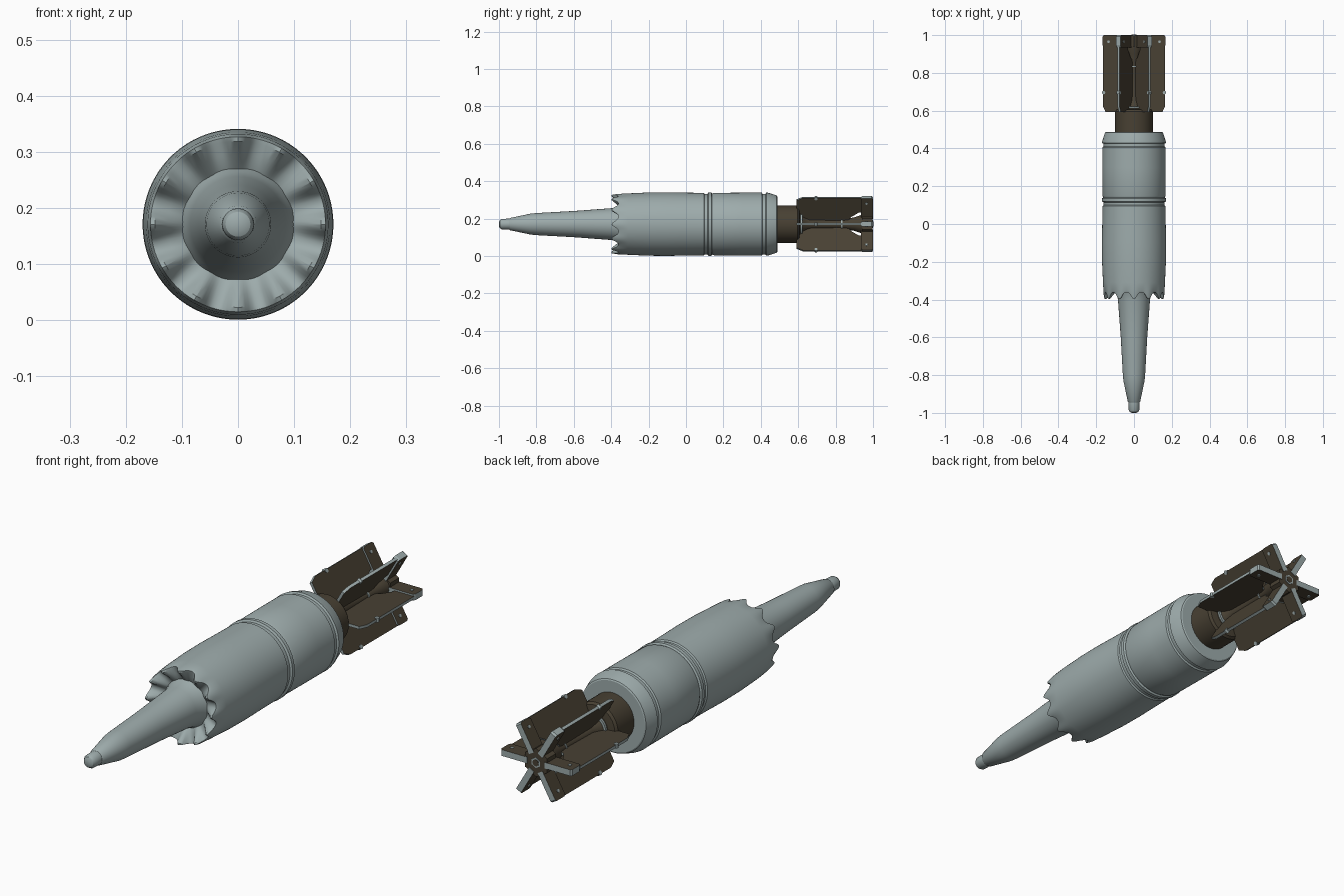
import bpy, bmesh
from math import sin, cos, pi, radians
from mathutils import Matrix, Vector

if "Cube" in bpy.data.objects:
    bpy.data.objects.remove(bpy.data.objects["Cube"])

AXIS_Z = 0.171


def material(name, rgb):
    m = bpy.data.materials.new(name)
    m.use_nodes = True
    m.diffuse_color = (*rgb, 1)
    bsdf = m.node_tree.nodes["Principled BSDF"]
    bsdf.inputs["Base Color"].default_value = (*rgb, 1)
    bsdf.inputs["Roughness"].default_value = 0.6
    return m


steel = material("grey steel", (0.34, 0.41, 0.41))
brown = material("dark brown metal", (0.065, 0.052, 0.033))


def finish(name, bm, mats, angle=30):
    bmesh.ops.recalc_face_normals(bm, faces=bm.faces)
    mesh = bpy.data.meshes.new(name)
    bm.to_mesh(mesh)
    bm.free()
    for m in mats:
        mesh.materials.append(m)
    ob = bpy.data.objects.new(name, mesh)
    bpy.context.collection.objects.link(ob)
    ob.location.z = AXIS_Z
    bpy.ops.object.select_all(action="DESELECT")
    ob.select_set(True)
    bpy.context.view_layer.objects.active = ob
    bpy.ops.object.shade_smooth_by_angle(angle=radians(angle))
    return ob


def lathe(name, profile, mat, sides=48, angle=30):
    """Turn (y, radius[, tooth depth]) rings about the long axis."""
    bm = bmesh.new()
    rings = []
    for y, r, *depth in profile:
        ring = []
        for i in range(sides):
            a = 2 * pi * i / sides
            tooth = (0.5 + 0.5 * cos(12 * a)) ** 1.5
            d = depth[0] * tooth if depth else 0
            ring.append(bm.verts.new((r * sin(a), y - d, r * cos(a))))
        rings.append(ring)
    for p, q in zip(rings, rings[1:]):
        for i in range(sides):
            j = (i + 1) % sides
            bm.faces.new((p[i], p[j], q[j], q[i]))
    bm.faces.new(rings[0])
    bm.faces.new(rings[-1])
    return finish(name, bm, [mat], angle)


# Slender nose with a rounded tip
lathe("nose", [(-1, 0.012), (-0.995, 0.022), (-0.985, 0.028), (-0.945, 0.029),
               (-0.94, 0.033), (-0.83, 0.056), (-0.8, 0.059), (-0.6, 0.07),
               (-0.4, 0.085), (-0.36, 0.093), (-0.335, 0.105)], steel)

# Main body with a toothed front crown and two grooved bands
lathe("body", [(-0.33, 0.08), (-0.345, 0.1, 0.005), (-0.352, 0.125, 0.02),
               (-0.36, 0.148, 0.038), (-0.362, 0.156, 0.035),
               (-0.35, 0.161, 0.02), (-0.31, 0.164), (-0.2, 0.169),
               (-0.1, 0.17), (0.0, 0.168), (0.095, 0.167), (0.1, 0.162),
               (0.115, 0.162), (0.12, 0.17), (0.135, 0.17), (0.14, 0.163),
               (0.15, 0.167), (0.3, 0.168), (0.405, 0.168), (0.41, 0.162),
               (0.425, 0.162), (0.43, 0.169), (0.442, 0.167), (0.485, 0.153),
               (0.488, 0.148), (0.488, 0.09)], steel, 144)

# Tail tube, boom and end plate
lathe("tail_tube", [(0.47, 0.1), (0.595, 0.1), (0.605, 0.092), (0.61, 0.06)], brown)
lathe("tail_boom", [(0.6, 0.07), (0.63, 0.045), (0.66, 0.03), (0.82, 0.026),
                    (0.85, 0.028), (0.9, 0.036), (0.94, 0.05), (0.99, 0.05)], brown, 32)
lathe("boom_front_collar", [(0.613, 0.05), (0.613, 0.062), (0.622, 0.062), (0.622, 0.04)], steel, 32)
lathe("boom_rear_collar", [(0.83, 0.02), (0.83, 0.031), (0.837, 0.031), (0.837, 0.02)], steel, 32)
lathe("end_plate", [(0.94, 0.06), (0.998, 0.06)], brown, 6)
lathe("end_nut", [(0.99, 0.022), (1.0, 0.022)], steel, 6)
lathe("end_nut_socket", [(0.995, 0.014), (1.002, 0.014)], brown, 12)


def plate(bm, outline, half, turn):
    """Plate in the radius-length plane with brown sides and steel edges."""
    start = len(bm.faces)
    lower = [bm.verts.new((r, y, -half)) for r, y in outline]
    upper = [bm.verts.new((r, y, half)) for r, y in outline]
    bm.faces.new(lower)
    bm.faces.new(upper)
    n = len(outline)
    for i in range(n):
        j = (i + 1) % n
        bm.faces.new((lower[i], lower[j], upper[j], upper[i]))
    bm.faces.ensure_lookup_table()
    for f in bm.faces[start:]:
        f.normal_update()
        f.material_index = 1 if abs(f.normal.z) < 0.5 else 0
    bmesh.ops.transform(bm, matrix=turn, verts=lower + upper)


def pin(bm, radius, depth, spot, turn):
    """Small steel pin passing sideways through a fin."""
    made = bmesh.ops.create_cone(bm, cap_ends=True, segments=12, radius1=radius,
                                 radius2=radius, depth=depth,
                                 matrix=turn @ Matrix.Translation(spot))
    for v in made["verts"]:
        for f in v.link_faces:
            f.material_index = 1


# Six fins with thick rear feet
blade = [(0.025, 0.61), (0.095, 0.592), (0.15, 0.592), (0.165, 0.625),
         (0.165, 0.94), (0.075, 0.94), (0.075, 0.925), (0.045, 0.88), (0.025, 0.87)]
foot = [(0.04, 0.935), (0.16, 0.935), (0.166, 0.945), (0.166, 0.992),
        (0.16, 1.0), (0.04, 1.0)]
for k in range(6):
    turn = Matrix.Rotation(k * pi / 3, 4, "Y")
    bm = bmesh.new()
    plate(bm, blade, 0.006, turn)
    plate(bm, foot, 0.013, turn)
    pin(bm, 0.007, 0.032, Vector((0.135, 0.965, 0)), turn)
    pin(bm, 0.009, 0.018, Vector((0.161, 0.695, 0)), turn)
    finish(f"fin_{k + 1}", bm, [brown, steel])
